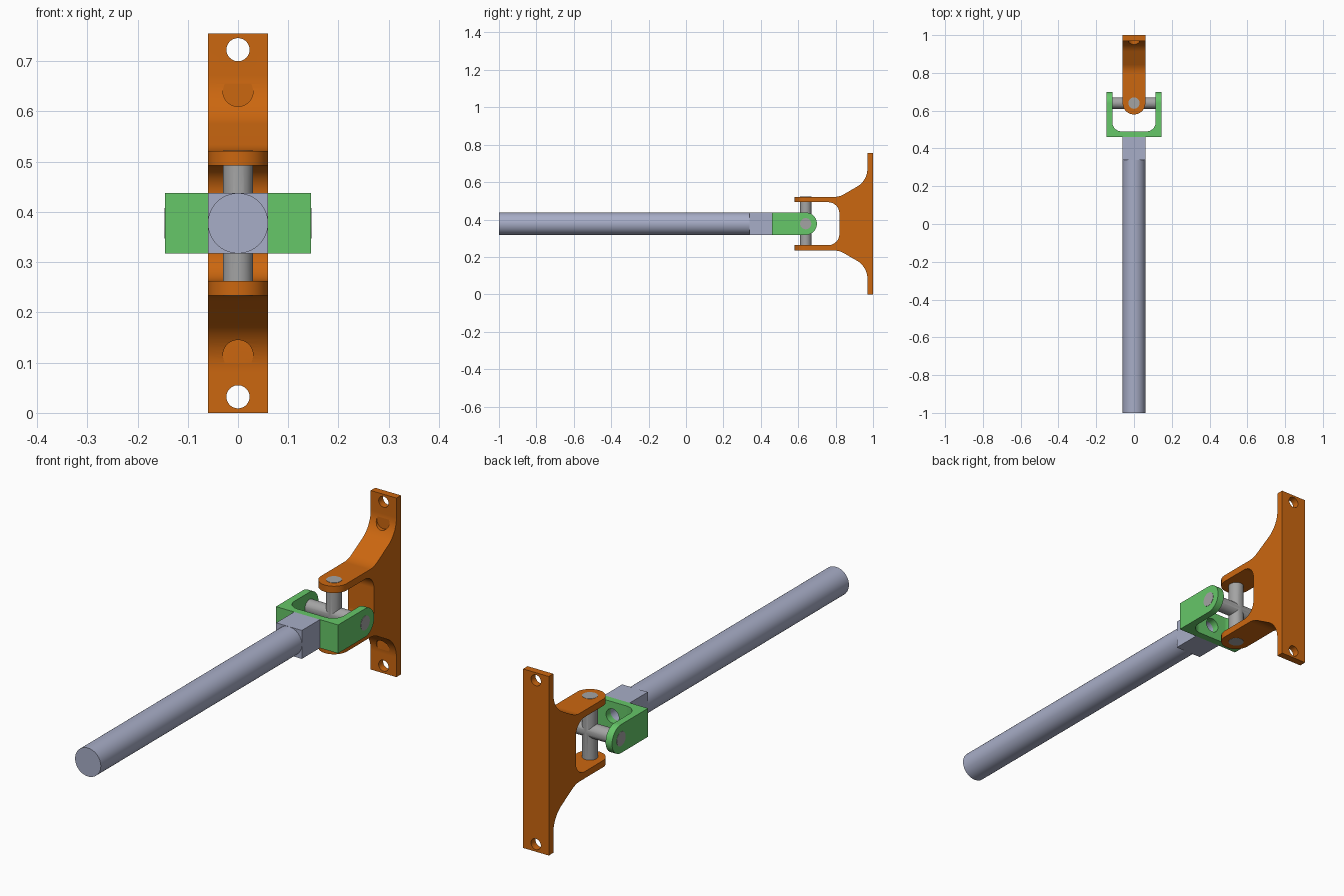
import bpy, bmesh, math
from mathutils import Vector

if "Cube" in bpy.data.objects:
    bpy.data.objects.remove(bpy.data.objects["Cube"], do_unlink=True)

MID = 0.3775      # height of the joint centre
PIVOT = 0.64      # y of the joint centre
HALF = 0.06       # half width of bracket, block and rod


def material(name, rgb):
    mat = bpy.data.materials.new(name)
    mat.use_nodes = True
    mat.diffuse_color = (*rgb, 1)
    mat.node_tree.nodes["Principled BSDF"].inputs["Base Color"].default_value = (*rgb, 1)
    return mat


ORANGE = material("orange", (0.60, 0.135, 0.005))
GREEN = material("green", (0.133, 0.57, 0.14))
LAVENDER = material("pale lavender", (0.39, 0.42, 0.57))
GREY = material("grey", (0.37, 0.37, 0.37))


def fillet(corners, steps=14):
    """Round each (a, b, radius) corner of a closed outline."""
    out = []
    for i, (a, b, r) in enumerate(corners):
        p = Vector((a, b))
        if r == 0:
            out.append(p)
            continue
        u = (Vector(corners[i - 1][:2]) - p).normalized()
        v = (Vector(corners[(i + 1) % len(corners)][:2]) - p).normalized()
        half = u.angle(v) / 2
        centre = p + (u + v).normalized() * (r / math.sin(half))
        start = p + u * (r / math.tan(half)) - centre
        end = p + v * (r / math.tan(half)) - centre
        sweep = start.angle(end)
        for k in range(steps + 1):
            t = k / steps
            q = centre + (start * math.sin((1 - t) * sweep) + end * math.sin(t * sweep)) / math.sin(sweep)
            if not out or (q - out[-1]).length > 1e-5:
                out.append(q)
    return out


def circle(a, b, r, sides=64):
    angles = [2 * math.pi * i / sides for i in range(sides)]
    return [(a + r * math.cos(t), b + r * math.sin(t)) for t in angles]


def prism(name, outline, axis, lo, hi, mat):
    """Extrude a flat outline along an axis."""
    place = {"x": lambda a, b, t: (t, a, b),
             "y": lambda a, b, t: (a, t, b),
             "z": lambda a, b, t: (a, b, t)}[axis]
    bm = bmesh.new()
    rings = [[bm.verts.new(place(a, b, t)) for a, b in outline] for t in (lo, hi)]
    for ring in rings:
        bm.faces.new(ring)
    n = len(outline)
    for i in range(n):
        j = (i + 1) % n
        bm.faces.new((rings[0][i], rings[0][j], rings[1][j], rings[1][i]))
    bmesh.ops.recalc_face_normals(bm, faces=bm.faces)
    mesh = bpy.data.meshes.new(name)
    bm.to_mesh(mesh)
    bm.free()
    mesh.materials.append(mat)
    ob = bpy.data.objects.new(name, mesh)
    bpy.context.collection.objects.link(ob)
    return ob


def activate(ob):
    bpy.ops.object.select_all(action="DESELECT")
    ob.select_set(True)
    bpy.context.view_layer.objects.active = ob


def combine(ob, tool, operation):
    tool.hide_render = True
    mod = ob.modifiers.new("shape", "BOOLEAN")
    mod.operation = operation
    mod.solver = "EXACT"
    mod.object = tool
    activate(ob)
    bpy.ops.object.modifier_apply(modifier=mod.name)
    bpy.data.objects.remove(tool, do_unlink=True)


def drill(ob, z, r, lo, hi, mat):
    combine(ob, prism("drill", circle(0, z, r), "y", lo, hi, mat), "DIFFERENCE")


# Wall bracket: side profile trimmed to a round-ended strip
upper = [(1, MID, 0), (0.97, MID, 0), (0.97, 0.23, 0.112), (0.82, 0.1435, 0.1),
         (0.5, 0.1435, 0), (0.5, 0.115, 0), (0.82, 0.115, 0.06)]
side = [(y, MID + h, r) for y, h, r in upper] + [(y, MID - h, r) for y, h, r in reversed(upper)]
bracket = prism("wall_bracket", fillet(side), "x", -0.1, 0.1, ORANGE)
tip = PIVOT - HALF
strip = fillet([(-HALF, 1.1, 0), (-HALF, tip, HALF), (HALF, tip, HALF), (HALF, 1.1, 0)])
combine(bracket, prism("strip", strip, "z", -0.1, 0.9, ORANGE), "INTERSECT")

# Screw holes and clearance pockets in the bracket
for s in (-1, 1):
    drill(bracket, MID + s * 0.3455, 0.023, 0.9, 1.1, ORANGE)
    drill(bracket, MID + s * 0.2625, 0.03, 0.7, 0.9687, ORANGE)

# Yoke: U-shaped plan trimmed to round-ended ears
plan = [(-0.145, 0.46, 0), (0.145, 0.46, 0), (0.145, 0.8, 0), (0.115, 0.8, 0),
        (0.115, 0.49, 0.05), (-0.115, 0.49, 0.05), (-0.115, 0.8, 0), (-0.145, 0.8, 0)]
yoke = prism("yoke", fillet(plan), "z", 0.2, 0.55, GREEN)
end = PIVOT + HALF
ear = fillet([(0.3, MID - HALF, 0), (end, MID - HALF, HALF), (end, MID + HALF, HALF), (0.3, MID + HALF, 0)])
combine(yoke, prism("ear", ear, "x", -0.3, 0.3, GREEN), "INTERSECT")
drill(yoke, MID, 0.03, 0.4, 0.6, GREEN)

# Square block with a bore, and the long rod
square = [(-HALF, MID - HALF), (HALF, MID - HALF), (HALF, MID + HALF), (-HALF, MID + HALF)]
block = prism("rod_block", square, "y", 0.34, 0.46, LAVENDER)
drill(block, MID, 0.03, 0.36, 0.6, LAVENDER)
rod = prism("rod", circle(0, MID, HALF), "y", -1, 0.34, LAVENDER)

# Cross pin, ends just proud of the arms
cross = prism("cross_pin", circle(0, PIVOT, 0.03), "z", MID - 0.1445, MID + 0.1445, GREY)
bar = prism("bar", circle(PIVOT, MID, 0.0299), "x", -0.146, 0.146, GREY)
combine(cross, bar, "UNION")

# Smooth the rounded surfaces, keep hard edges
for ob in (bracket, yoke, block, rod, cross):
    activate(ob)
    bpy.ops.object.shade_smooth_by_angle(angle=math.radians(25))
    mod = ob.modifiers.new("clean_normals", "WEIGHTED_NORMAL")
    mod.keep_sharp = True
